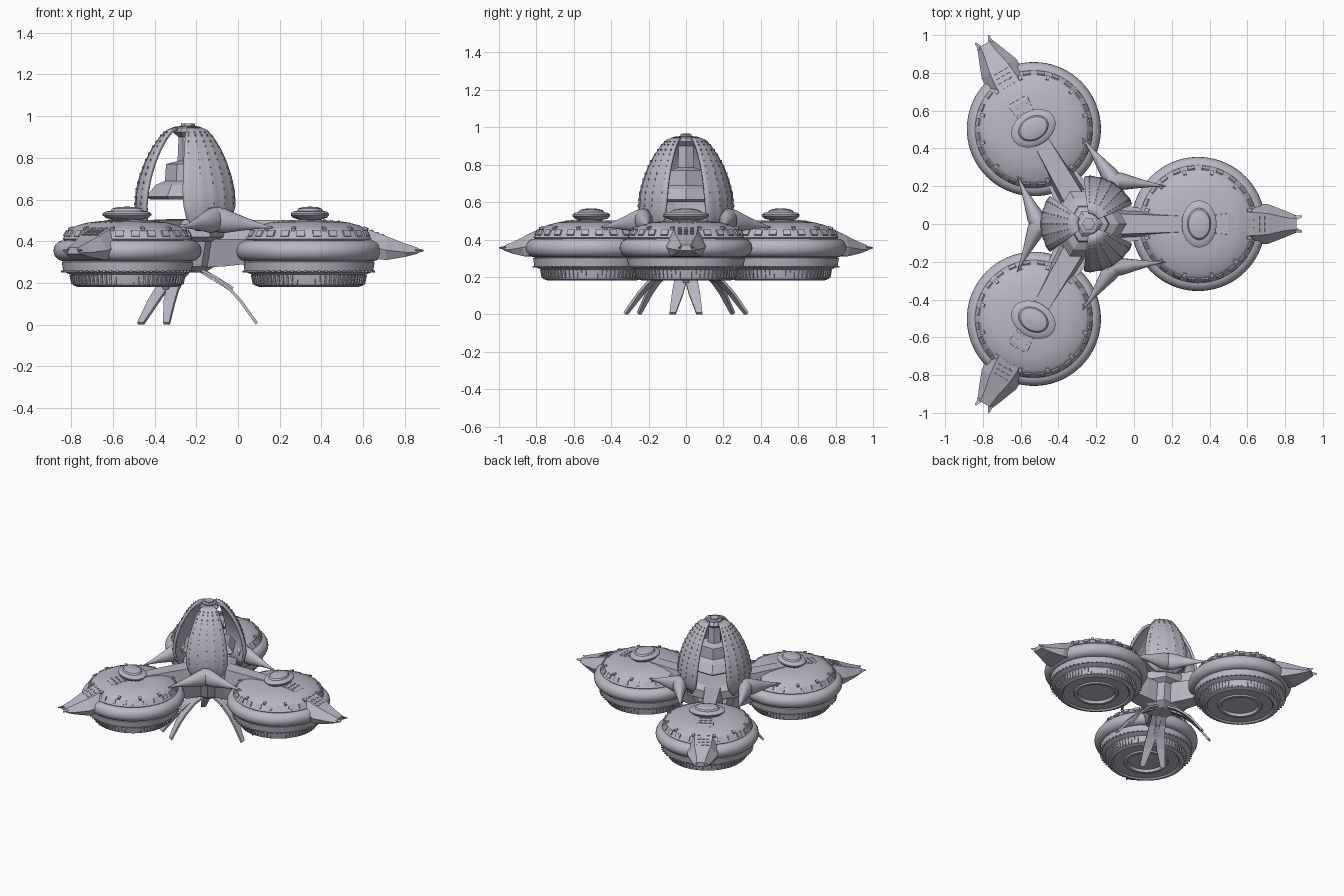
import bpy, bmesh, math
from mathutils import Matrix, Vector

if "Cube" in bpy.data.objects:
    bpy.data.objects.remove(bpy.data.objects["Cube"])

hull = bpy.data.materials.new("hull_grey")
hull.use_nodes = True
COLOUR = (0.48, 0.48, 0.56, 1)
hull.diffuse_color = COLOUR
hull.node_tree.nodes["Principled BSDF"].inputs["Base Color"].default_value = COLOUR

CENTRE = Matrix.Translation((-0.24, 0, 0))
POD_R = 0.58


def rot(deg, axis='Z'):
    return Matrix.Rotation(math.radians(deg), 4, axis)


def finish(name, bm, angles=(0,), smooth=False):
    """Turn a bmesh into one object per angle around the hub axis."""
    bmesh.ops.recalc_face_normals(bm, faces=bm.faces)
    mesh = bpy.data.meshes.new(name)
    bm.to_mesh(mesh)
    bm.free()
    mesh.materials.append(hull)
    if smooth:
        mesh.shade_smooth()
        mesh.set_sharp_from_angle(angle=math.radians(32))
    objs = []
    for i, a in enumerate(angles):
        ob = bpy.data.objects.new(name if len(angles) == 1 else f"{name}_{i + 1}", mesh)
        bpy.context.collection.objects.link(ob)
        ob.matrix_world = CENTRE @ rot(a)
        objs.append(ob)
    return objs


def loft(bm, rings, cap=True):
    """Skin a list of closed rings of points."""
    vs = [[bm.verts.new(p) for p in ring] for ring in rings]
    n = len(vs[0])
    for a, b in zip(vs, vs[1:]):
        for i in range(n):
            j = (i + 1) % n
            bm.faces.new((a[i], a[j], b[j], b[i]))
    if cap:
        bm.faces.new(vs[0])
        bm.faces.new(vs[-1])


def lathe(bm, profile, n=64, cx=0, sx=1, sy=1):
    ang = [2 * math.pi * i / n for i in range(n)]
    loft(bm, [[(cx + sx * r * math.cos(a), sy * r * math.sin(a), z) for a in ang]
              for r, z in profile])


def box(bm, matrix, size):
    bmesh.ops.create_cube(bm, size=1, matrix=matrix @ Matrix.Diagonal((*size, 1)))


def ring_of_boxes(bm, count, r, z, size, tilt=0):
    for i in range(count):
        m = (Matrix.Translation((POD_R, 0, z)) @ rot(360 * (i + 0.5) / count)
             @ Matrix.Translation((r, 0, 0)) @ rot(tilt, 'Y'))
        box(bm, m, size)


PODS = (0, 120, 240)
PETALS = (60, 180, 300)

# Pod saucers: recessed base, ribbed drum, rounded rim and shallow dome
bm = bmesh.new()
rim = [(0.305 + 0.05 * math.cos(t), 0.355 + 0.05 * math.sin(t))
       for t in [math.radians(-90 + 18 * i) for i in range(11)]]
profile = [(0.125, 0.2), (0.13, 0.18), (0.15, 0.18), (0.155, 0.19), (0.225, 0.19),
           (0.235, 0.18), (0.262, 0.19), (0.272, 0.24), (0.29, 0.247), (0.308, 0.255),
           (0.315, 0.3)] + rim + [(0.312, 0.412), (0.305, 0.42), (0.285, 0.455),
           (0.272, 0.462), (0.24, 0.477), (0.19, 0.49), (0.12, 0.498), (0.05, 0.5)]
lathe(bm, profile, 72, POD_R)
finish("pod_saucer", bm, PODS, True)

# Ribs, windows and clamps around each pod
bm = bmesh.new()
ring_of_boxes(bm, 72, 0.268, 0.217, (0.012, 0.009, 0.045), 11)
ring_of_boxes(bm, 24, 0.297, 0.437, (0.012, 0.04, 0.032), -30)
ring_of_boxes(bm, 12, 0.28, 0.461, (0.024, 0.018, 0.014), 20)
ring_of_boxes(bm, 60, 0.312, 0.255, (0.012, 0.012, 0.008))
finish("pod_trim", bm, PODS)

# Oval lookout on each pod
bm = bmesh.new()
lathe(bm, [(0.06, 0.48), (0.07, 0.505), (0.1, 0.512), (0.115, 0.525), (0.115, 0.533),
           (0.1, 0.543), (0.078, 0.546), (0.07, 0.557), (0.045, 0.564), (0.01, 0.566)],
      40, POD_R + 0.005, 0.8, 1.08)
finish("pod_lookout", bm, PODS, True)

# Outer prow on each pod: x, top half width, bottom half width, top z, bottom z
bm = bmesh.new()
stations = [(0.64, 0.045, 0.06, 0.503, 0.46), (0.74, 0.055, 0.085, 0.495, 0.4),
            (0.87, 0.062, 0.108, 0.455, 0.32), (0.95, 0.055, 0.105, 0.425, 0.31),
            (1.04, 0.035, 0.07, 0.39, 0.325), (1.1, 0.028, 0.045, 0.37, 0.34)]
loft(bm, [[(x, -b, (zt + zb) / 2 - 0.01), (x, -t, zt), (x, t, zt), (x, b, (zt + zb) / 2 - 0.01),
           (x, b * 0.8, zb), (x, -b * 0.8, zb)] for x, t, b, zt, zb in stations])
for s in (-1, 1):
    loft(bm, [[(1.09, s * 0.015, 0.368), (1.09, s * 0.046, 0.358), (1.09, s * 0.03, 0.342)],
              [(1.13, s * 0.036, 0.36), (1.13, s * 0.044, 0.356), (1.13, s * 0.04, 0.352)]])
finish("prow", bm, PODS)

# Rows of hatch plates along the prow top
bm = bmesh.new()
for (x0, t0, b0, z0, _), (x1, t1, b1, z1, _) in zip(stations, stations[1:4]):
    tilt = math.degrees(math.atan2(z0 - z1, x1 - x0))
    for k in range(3):
        f = (k + 0.5) / 3
        for y in (-0.032, 0, 0.032):
            m = Matrix.Translation((x0 + f * (x1 - x0), y, z0 + f * (z1 - z0))) @ rot(tilt, 'Y')
            box(bm, m, (0.012, 0.022, 0.008))
finish("prow_hatches", bm, PODS)

# Arms joining hub and pods, with a deep tapering keel below
bm = bmesh.new()
loft(bm, [[(x, -w, 0.41), (x, -w * 0.75, 0.503), (x, w * 0.75, 0.503), (x, w, 0.41)]
          for x, w in ((0, 0.075), (0.2, 0.07), (0.52, 0.055))])
loft(bm, [[(x, -w * 0.6, zb), (x, -w, 0.41), (x, w, 0.41), (x, w * 0.6, zb)]
          for x, w, zb in ((0, 0.11, 0.27), (0.18, 0.1, 0.28), (0.36, 0.07, 0.3))])
finish("arm", bm, PODS)

# Central hub deck
bm = bmesh.new()
lathe(bm, [(0.08, 0.25), (0.13, 0.28), (0.17, 0.4), (0.21, 0.42), (0.21, 0.48), (0.16, 0.505),
           (0.02, 0.507)], 6)
finish("hub_deck", bm)

# Suspended inner chamber and mast
bm = bmesh.new()
lathe(bm, [(0.1, 0.625), (0.18, 0.6), (0.2, 0.615), (0.155, 0.67), (0.11, 0.69),
           (0.105, 0.77), (0.05, 0.785), (0.045, 0.9), (0.075, 0.925), (0.05, 0.945)], 6)
finish("inner_chamber", bm)

# Hexagonal cap
bm = bmesh.new()
lathe(bm, [(0.035, 0.93), (0.052, 0.94), (0.052, 0.95), (0.034, 0.954), (0.034, 0.964),
           (0.02, 0.966)], 6)
finish("top_cap", bm)

# Dome petals: pleated egg-shaped shells with open gaps between them
outline = [(0.215, 0.45, 20), (0.24, 0.51, 32), (0.252, 0.57, 35), (0.247, 0.64, 36),
           (0.23, 0.71, 36), (0.205, 0.78, 36), (0.172, 0.845, 36), (0.135, 0.9, 36),
           (0.1, 0.935, 35), (0.06, 0.95, 32)]
COLS = 20


def petal_point(row, u, lift=0):
    r, z, half = outline[row]
    a = math.radians(half * u)
    r += 0.004 * abs(math.cos(u * math.pi * 2.5)) * r / 0.25 + lift
    return Vector((r * math.cos(a), r * math.sin(a), z))


bm = bmesh.new()
grid = [[bm.verts.new(petal_point(i, 2 * j / COLS - 1)) for j in range(COLS + 1)]
        for i in range(len(outline))]
for a, b in zip(grid, grid[1:]):
    for j in range(COLS):
        bm.faces.new((a[j], a[j + 1], b[j + 1], b[j]))
for ob in finish("dome_petal", bm, PETALS, True):
    mod = ob.modifiers.new("thickness", 'SOLIDIFY')
    mod.thickness = 0.018
    mod.offset = -1

# Small ports in rows along the petal pleats
bm = bmesh.new()
for row in range(2, 8):
    for u in (-0.8, -0.4, 0, 0.4, 0.8):
        for f in (0.15, 0.6):
            p = petal_point(row, u).lerp(petal_point(row + 1, u), f)
            box(bm, Matrix.Translation(p) @ rot(outline[row][2] * u), (0.006, 0.005, 0.012))
finish("petal_ports", bm, PETALS)

# Paired spikes sweeping from each petal foot to the neighbouring pods
bm = bmesh.new()
for s in (-1, 1):
    start, tip = Vector((0.265, 0, 0.505)), Vector((0.378, s * 0.255, 0.465))
    side = Vector((tip - start)).cross(Vector((0, 0, 1))).normalized()
    rings = []
    for f, w in ((-0.12, 0.045), (0, 0.055), (0.15, 0.054), (0.4, 0.036), (0.7, 0.016), (1, 0.002)):
        c = start.lerp(tip, f)
        rings.append([c + side * (w * 0.85 * math.cos(t)) + Vector((0, 0, w * 1.1 * math.sin(t)))
                      for t in [math.pi * i / 8 for i in range(16)]])
    loft(bm, rings)
finish("spike_pair", bm, PETALS, True)

# Landing legs: thin bent plates ending in a forked foot
bm = bmesh.new()
for s in (-1, 1):
    path = [(0.04, 0, 0.05, 0.27), (0.13, 0, 0.055, 0.225), (0.2, 0, 0.065, 0.165),
            (0.25, 0.015, 0.075, 0.11), (0.325, 0.055, 0.088, 0.004)]
    loft(bm, [[(x, s * a, z), (x, s * b, z), (x + 0.01, s * b, z + 0.01), (x + 0.01, s * a, z + 0.01)]
              for x, a, b, z in path])
for x, z in ((0.08, 0.255), (0.17, 0.2)):
    box(bm, Matrix.Translation((x, 0, z)) @ rot(32, 'Y'), (0.1, 0.03, 0.025))
finish("landing_leg", bm, PODS)
for ob in bpy.data.objects:
    if ob.name.startswith("landing_leg"):
        ob.location.z -= 0.004
